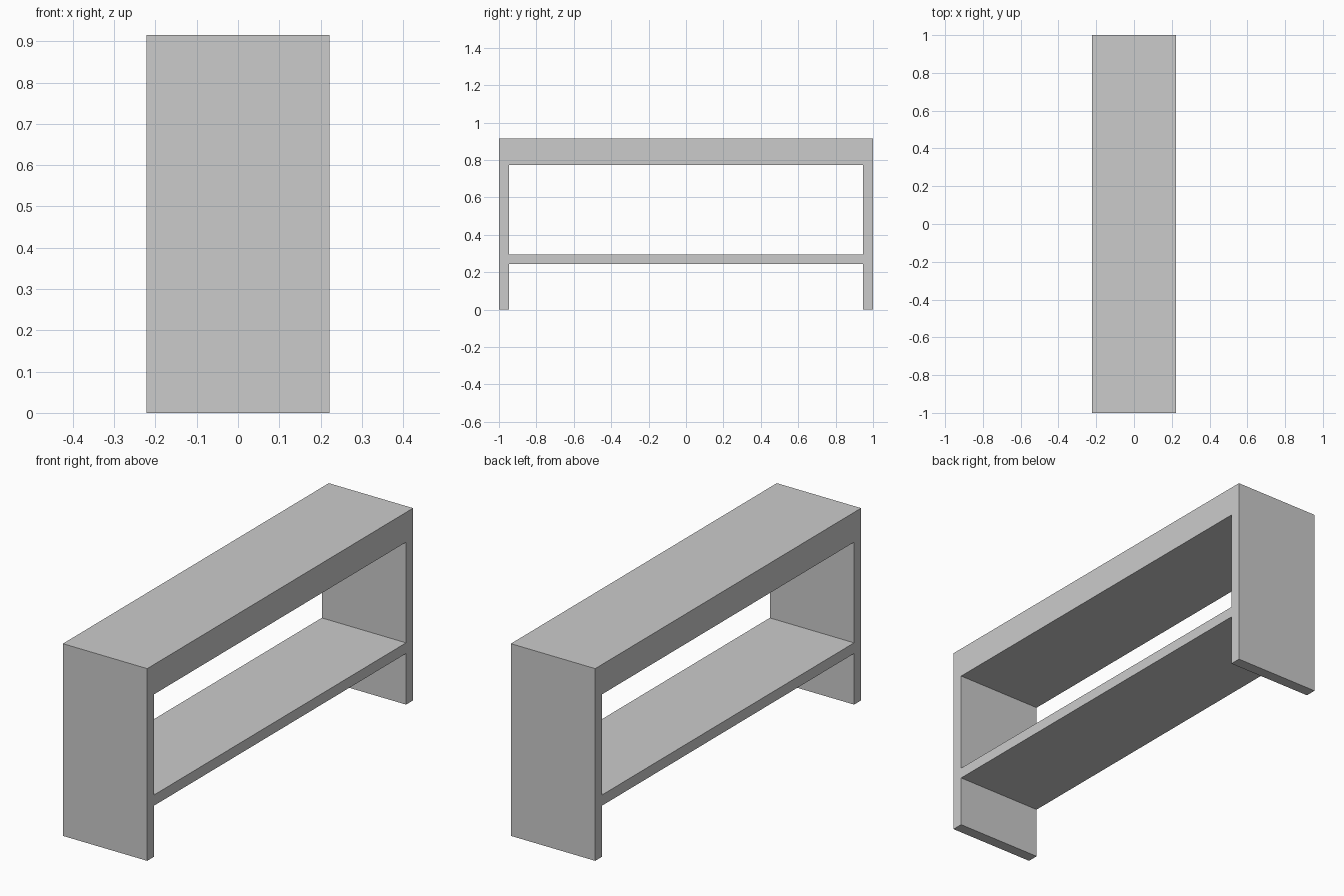
import bpy, bmesh
from mathutils import Vector

if "Cube" in bpy.data.objects:
    bpy.data.objects.remove(bpy.data.objects["Cube"])

HALF_DEPTH = 0.222   # half size along x
HALF_LEN = 1.0       # half size along y
HEIGHT = 0.915
INNER = 0.947        # inner face of the side panels
TOP_UNDER = 0.773    # underside of the thick top
SHELF_Z = (0.243, 0.294)


def extrude_profile(name, points):
    """Extrude a closed (y, z) outline across the full depth in x."""
    bm = bmesh.new()
    face = bm.faces.new([bm.verts.new((-HALF_DEPTH, y, z)) for y, z in points])
    result = bmesh.ops.extrude_face_region(bm, geom=[face])
    verts = [g for g in result["geom"] if isinstance(g, bmesh.types.BMVert)]
    bmesh.ops.translate(bm, verts=verts, vec=Vector((2 * HALF_DEPTH, 0, 0)))
    bmesh.ops.recalc_face_normals(bm, faces=bm.faces)
    mesh = bpy.data.meshes.new(name)
    bm.to_mesh(mesh)
    bm.free()
    obj = bpy.data.objects.new(name, mesh)
    bpy.context.collection.objects.link(obj)
    return obj


# Thick top and both side panels as one continuous frame
half = [(INNER, TOP_UNDER), (INNER, 0), (HALF_LEN, 0), (HALF_LEN, HEIGHT)]
extrude_profile("table_frame", half + [(-y, z) for y, z in reversed(half)])

# Lower shelf between the side panels
low, high = SHELF_Z
extrude_profile("lower_shelf", [(-INNER, low), (INNER, low), (INNER, high), (-INNER, high)])
